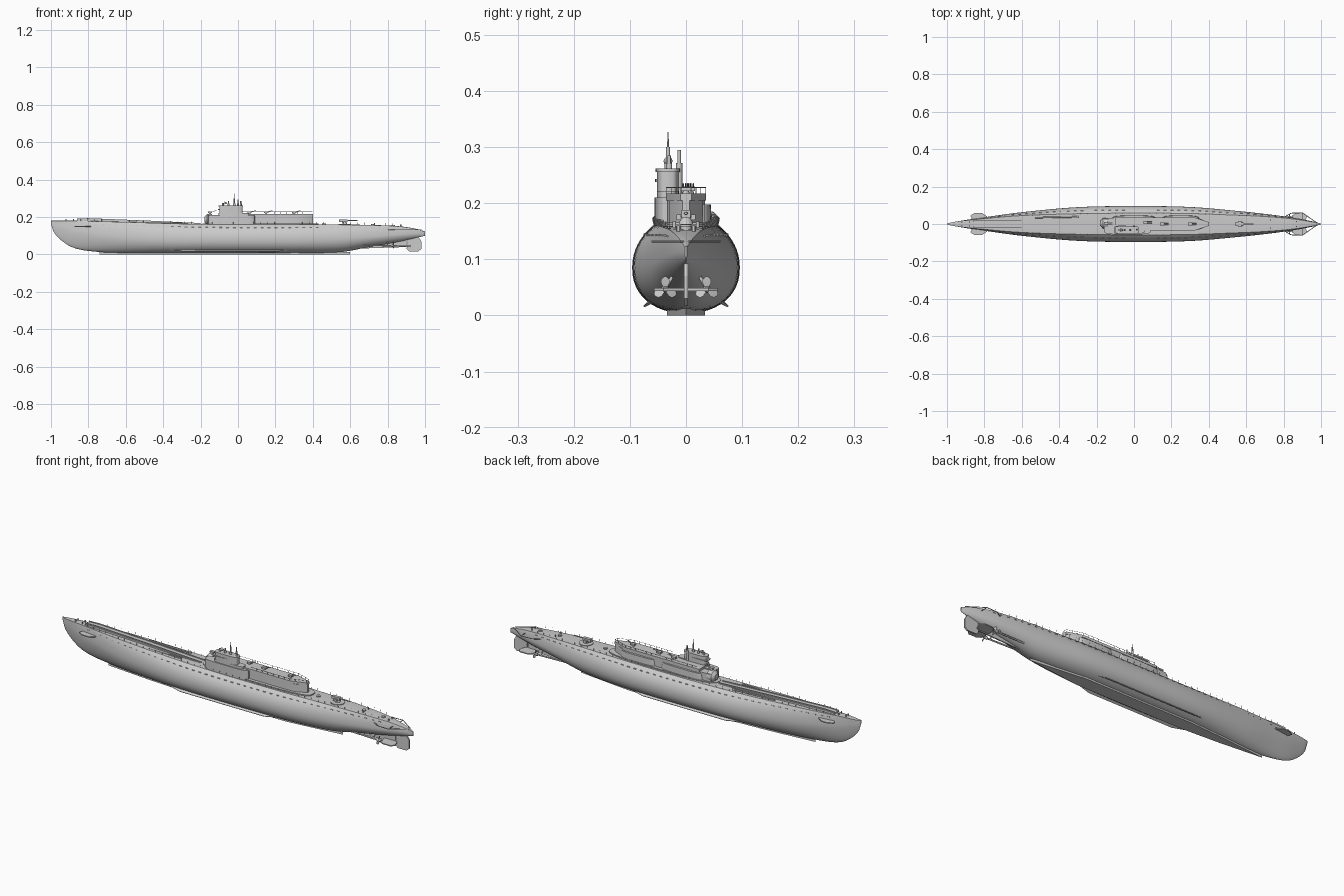
import bpy, bmesh, math
from mathutils import Vector

if "Cube" in bpy.data.objects:
    bpy.data.objects.remove(bpy.data.objects["Cube"])

# Hull stations: x, half beam, deck half width, deck z, widest z, keel z, fullness
ST = [(-1, .002, .002, .18, .172, .165, 1.4), (-.988, .006, .006, .18, .16, .125, 1.4),
      (-.95, .013, .013, .18, .15, .08, 1.4), (-.89, .023, .02, .18, .13, .04, 1.5),
      (-.8, .036, .029, .178, .115, .019, 1.6), (-.6, .063, .045, .173, .095, .006, 1.9),
      (-.3, .09, .055, .164, .085, .004, 2.2), (0, .096, .058, .16, .085, .004, 2.2),
      (.3, .091, .056, .16, .085, .005, 2.2), (.55, .07, .047, .159, .088, .013, 2),
      (.7, .054, .04, .157, .095, .04, 1.9), (.85, .034, .027, .151, .105, .066, 1.8),
      (.95, .015, .012, .137, .112, .088, 1.8), (1, .002, .002, .122, .113, .1, 1.8)]


def station(x):
    """Smoothly interpolated hull parameters at x."""
    i = max(j for j in range(len(ST) - 1) if ST[j][0] <= x + 1e-9)
    a, b = ST[i], ST[i + 1]
    p, q = ST[max(i - 1, 0)], ST[min(i + 2, len(ST) - 1)]
    h = b[0] - a[0]
    t = (x - a[0]) / h
    out = []
    for k in range(1, 7):
        m0 = (b[k] - p[k]) / (b[0] - p[0]) * h
        m1 = (q[k] - a[k]) / (q[0] - a[0]) * h
        d = b[k] - a[k]
        lim = lambda m: 0 if m * d <= 0 else math.copysign(min(abs(m), 3 * abs(d)), d)
        m0, m1 = lim(m0), lim(m1)
        out.append(a[k] + m0 * t + (3 * d - 2 * m0 - m1) * t * t + (m0 + m1 - 2 * d) * t ** 3)
    return out


def finish(name, bm, angle=30):
    bmesh.ops.recalc_face_normals(bm, faces=bm.faces)
    me = bpy.data.meshes.new(name)
    bm.to_mesh(me)
    bm.free()
    ob = bpy.data.objects.new(name, me)
    bpy.context.collection.objects.link(ob)
    bpy.ops.object.select_all(action='DESELECT')
    ob.select_set(True)
    bpy.context.view_layer.objects.active = ob
    bpy.ops.object.shade_smooth_by_angle(angle=math.radians(angle))
    return ob


def loft(name, rings, angle=30):
    bm = bmesh.new()
    vs = [[bm.verts.new(p) for p in r] for r in rings]
    n = len(rings[0])
    for a, b in zip(vs, vs[1:]):
        for i in range(n):
            bm.faces.new((a[i], a[(i + 1) % n], b[(i + 1) % n], b[i]))
    bm.faces.new(vs[0])
    bm.faces.new(vs[-1])
    return finish(name, bm, angle)


def prism(name, outline, z0, z1, taper=1.0):
    """Extrude a plan outline upwards."""
    cx = sum(p[0] for p in outline) / len(outline)
    cy = sum(p[1] for p in outline) / len(outline)
    top = [(cx + (x - cx) * taper, cy + (y - cy) * taper, z1) for x, y in outline]
    return loft(name, [[(x, y, z0) for x, y in outline], top])


def box(name, x0, x1, y0, y1, z0, z1):
    return prism(name, [(x0, y0), (x1, y0), (x1, y1), (x0, y1)], z0, z1)


def rod(name, a, b, r, r2=None, n=12):
    """Cylinder or cone between two points."""
    a, b = Vector(a), Vector(b)
    q = (b - a).to_track_quat('Z', 'Y')
    ring = lambda c, s: [c + q @ Vector((s * math.cos(k * math.tau / n), s * math.sin(k * math.tau / n), 0)) for k in range(n)]
    return loft(name, [ring(a, r), ring(b, r if r2 is None else r2)], 40)


def oval(x0, x1, y0, y1, e=.5, n=32):
    """Rounded plan outline."""
    f = lambda v: math.copysign(abs(v) ** e, v)
    return [((x0 + x1) / 2 + (x1 - x0) / 2 * f(math.cos(k * math.tau / n)),
             (y0 + y1) / 2 + (y1 - y0) / 2 * f(math.sin(k * math.tau / n))) for k in range(n)]


# Hull
def section(x):
    b, dw, d, w, k, n = station(x)
    cz = w + (d - w) * .6
    half = [(dw * .6, d + .001)]
    for i in range(9):
        t = i / 8
        half.append(((1 - t) ** 2 * dw + 2 * t * (1 - t) * b + t * t * b,
                     (1 - t) ** 2 * d + 2 * t * (1 - t) * cz + t * t * w))
    for i in range(1, 13):
        a = i / 12 * math.pi / 2
        half.append((b * math.cos(a) ** (2 / n), w - (w - k) * math.sin(a) ** (2 / n)))
    half[-1] = (0, k)
    return [(x, y, z) for y, z in half] + [(x, -y, z) for y, z in half[-2::-1]]


xs = [-1, -.995, -.988, -.975, -.96, -.94, -.915] + [-.89 + i * .03 for i in range(62)] + [.965, .985, 1]
loft("hull", [section(x) for x in xs], 28)

# Flat box keel, bilge keels
prism("keel", [(-.74, 0), (-.5, .022), (-.3, .034), (.3, .034), (.6, 0), (.3, -.034), (-.3, -.034), (-.5, -.022)], 0, .012)
for s in (-1, 1):
    loft("bilge_keel", [[(x, s * y0, .03), (x, s * (y0 + r), .03 - r * .9), (x, s * (y0 + r - .002), .027 - r * .9), (x, s * (y0 - .004), .025)]
                        for x, y0, r in ((-.36, .06, .003), (-.28, .062, .014), (.2, .062, .014), (.28, .058, .003))])

# Launch ramp with two rails
def bar(name, y0, y1, up):
    loft(name, [[(x, y0, .155), (x, y1, .155), (x, y1, z + up), (x, y0, z + up)]
                for x, z in ((-.86, .188), (-.8, .19), (-.5, .178), (-.2, .164))])


bar("launch_ramp", -.02, .02, 0)
for y in (-.016, .012):
    bar("launch_rail", y, y + .004, .004)

# Folded crane and deck cradles
rod("crane_jib", (-.53, .034, .172), (-.3, .038, .168), .004)
rod("crane_base", (-.3, .038, .155), (-.3, .038, .175), .007)
box("deck_trackway", -.53, -.3, -.038, -.03, .155, .17)

# Aircraft hangar, fairing and door
prism("deck_fairing", oval(-.19, .43, -.05, .05, .6), .15, .166)
prism("hangar", [(-.16, -.03), (-.1, -.034), (.3, -.034), (.35, -.03), (.4, -.006), (.4, .006), (.35, .03),
                 (.3, .034), (-.1, .034), (-.16, .03)], .155, .205)
prism("hangar_deck", [(-.1, -.036), (.32, -.036), (.4, -.01), (.4, .01), (.32, .036), (-.1, .036)], .205, .217)
rod("hangar_door", (-.165, .004, .187), (-.14, .004, .187), .029, n=24)
rod("hangar_door_cap", (-.178, .004, .187), (-.165, .004, .187), .015, .029, 24)
for x0, x1 in ((-.12, .12), (.15, .35)):
    prism("side_sponson", oval(x0, x1, .005, .046, .6), .155, .198, .93)

# Conning tower
prism("tower_base", oval(-.16, .09, -.056, -.005, .5), .155, .21)
prism("tower", oval(-.105, .06, -.052, -.012, .5), .2, .222)
prism("bridge", oval(-.1, .025, -.052, -.012, .5), .22, .258)
prism("bridge_rim", oval(-.103, .028, -.054, -.01, .5), .256, .262)
prism("bridge_visor", oval(-.108, -.02, -.055, -.009, .5), .238, .243)

# Periscopes, masts and radar
for x, y, z, r in ((-.02, -.032, .3, .0035), (-.05, -.032, .285, .003), (0, -.012, .295, .003), (.015, -.03, .285, .003)):
    rod("periscope", (x, y, .215), (x, y, z), r)
    rod("periscope_sleeve", (x, y, .215), (x, y, .272), r * 1.8)
rod("antenna", (-.02, -.032, .3), (-.02, -.032, .327), .0018, .0008)
rod("radar_horn", (-.06, -.032, .275), (-.072, -.032, .275), .003, .008)
rod("binocular_mount", (-.08, -.032, .26), (-.08, -.032, .275), .005)

# Anti-aircraft mounts on the hangar roof
for x, y in ((-.15, .004), (.06, .008), (.15, 0), (.3, 0)):
    rod("gun_pedestal", (x, y, .205), (x, y, .226), .008, .005)
    box("gun_cradle", x - .01, x + .012, y - .008, y + .008, .222, .23)
    for dy in (-.005, 0, .005):
        rod("gun_tube", (x, y + dy, .227), (x + .035, y + dy, .235), .0012, n=8)

# Guard rails around the hangar roof
path = [(-.09, .035), (.32, .035), (.398, .009), (.398, -.009), (.32, -.035), (.1, -.035)]
for (ax, ay), (bx, by) in zip(path, path[1:]):
    rod("roof_rail", (ax, ay, .228), (bx, by, .228), .0007, n=6)
    n = max(1, round(math.hypot(bx - ax, by - ay) / .03))
    for i in range(n):
        px, py = ax + (bx - ax) * i / n, ay + (by - ay) * i / n
        rod("roof_post", (px, py, .215), (px, py, .228), .0008, n=6)

# Deck gun on its round platform
rod("gun_platform", (.57, 0, .15), (.57, 0, .163), .034, n=32)
rod("deck_gun_base", (.57, 0, .16), (.57, 0, .178), .014, .008, 16)
box("deck_gun_breech", .54, .585, -.008, .008, .174, .188)
rod("deck_gun_barrel", (.58, 0, .182), (.64, 0, .182), .0035, .0025)
for s in (-1, 1):
    box("gunner_seat", .555, .575, s * .013 - .004, s * .013 + .004, .17, .18)

# Hatches, bollards and capstans
for x in (.46, .72, .83):
    rod("deck_hatch", (x, 0, .145), (x, 0, station(x)[2] + .006), .01, n=16)
for x in (-.92, -.88, .73, .87):
    for s in (-1, 1):
        y, z = s * station(x)[1] * .55, station(x)[2]
        rod("bollard", (x, y, z - .004), (x, y, z + .011), .003)

# Deck edge posts and side drain slots
for i in range(46):
    x = -.84 + i * .037
    b, dw, d, w, k, n = station(x)
    for s in (-1, 1):
        y = s * dw * .97
        rod("deck_post", (x, y, d - .003), (x, y * 1.06, d + .013), .0008, n=6)
        t = section(x)[3]
        box("drain_slot", x, x + .014, s * t[1] - .0015, s * t[1] + .0015, t[2] - .002, t[2] + .001)

# Bow planes, stern planes and stern guards
for s in (-1, 1):
    prism("bow_plane", [(x, s * y) for x, y in ((-.86, .01), (-.875, .045), (-.85, .06), (-.815, .06), (-.785, .04), (-.79, .01))], .147, .152)
    prism("stern_plane", [(x, s * y) for x, y in ((.84, 0), (.845, .045), (.865, .057), (.91, .057), (.925, .04), (.91, 0))], .044, .049)
    g = [(.8, .035), (.84, .058), (.9, .06), (.98, .005)]
    for (ax, ay), (bx, by) in zip(g, g[1:]):
        rod("propeller_guard", (ax, s * ay, .132), (bx, s * by, .132), .002, n=8)
    rod("guard_strut", (.9, 0, .132), (.9, s * .06, .132), .0018, n=8)
    # Propeller, shaft and bracket
    y = s * .037
    rod("propeller_shaft", (.62, s * .033, .05), (.85, y, .047), .004)
    rod("propeller_hub", (.82, y, .047), (.845, y, .047), .007, .003)
    rod("shaft_bracket", (.8, y, .048), (.8, s * .015, .085), .003)
    for k in range(3):
        a = k * math.tau / 3 + math.pi / 2
        c, q = math.cos(a), math.sin(a)
        loft("propeller_blade", [[(.832 + dx * wd, y + c * r - q * dy * wd, .047 + q * r + c * dy * wd)
                                  for dx, dy in ((-.4, -1), (-.2, -1), (.4, 1), (.2, 1))]
                                 for r, wd in ((.004, .004), (.012, .008), (.018, .007), (.022, .002))])

# Rudder and skeg
profile = [(.905, .09), (.905, .045), (.9, .03), (.915, .017), (.965, .017), (.98, .03), (.98, .07), (.965, .095)]
loft("rudder", [[(x, y, z) for x, z in profile] for y in (-.004, .004)])
loft("skeg", [[(x, y, z) for x, z in ((.6, .03), (.9, .04), (.9, .1), (.6, .06))] for y in (-.003, .003)])
